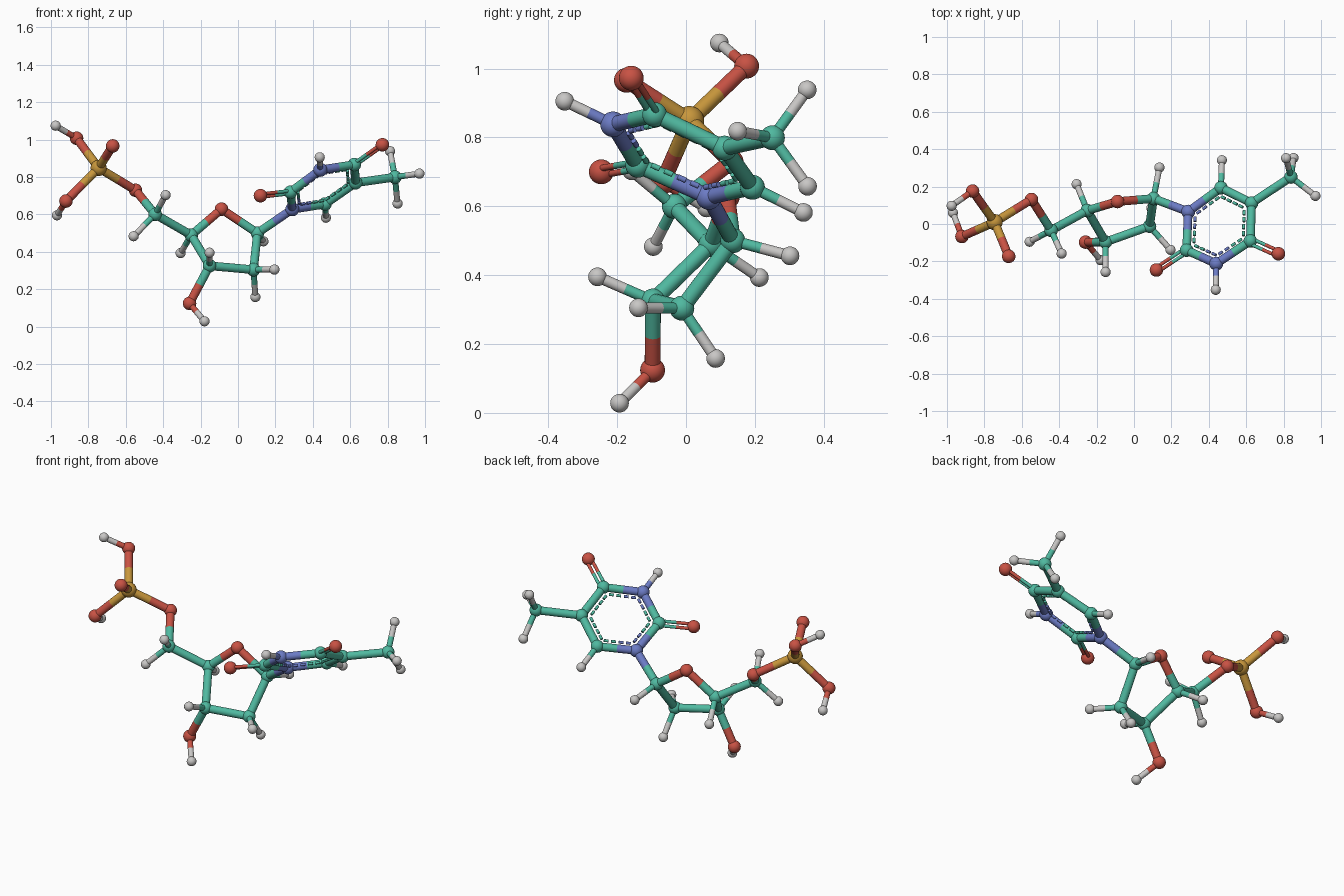
import bpy, bmesh
from mathutils import Vector, Matrix

cube = bpy.data.objects.get("Cube")
if cube:
    bpy.data.objects.remove(cube, do_unlink=True)

# One colour and one ball radius per element
ELEMENTS = {
    "carbon": ("teal", (.08, .485, .352), .036),
    "nitrogen": ("blue", (.15, .2, .56), .037),
    "oxygen": ("red", (.58, .085, .058), .036),
    "hydrogen": ("light grey", (.58, .57, .56), .027),
    "phosphorus": ("ochre", (.58, .31, .045), .043),
}
STICK, THIN_STICK, WIRE = .023, .016, .008
KINDS = list(ELEMENTS)

materials = []
for colour, rgb, _ in ELEMENTS.values():
    mat = bpy.data.materials.new(colour)
    mat.use_nodes = True
    mat.diffuse_color = (*rgb, 1)
    bsdf = next(n for n in mat.node_tree.nodes if n.type == "BSDF_PRINCIPLED")
    bsdf.inputs["Base Color"].default_value = (*rgb, 1)
    materials.append(mat)

# Each atom: the atom it hangs on, then its centre
PHOSPHATE = {
    "phosphorus": (None, -.745, .01, .848),
    "oxygen_upper": ("phosphorus", -.863, .176, 1.007),
    "hydrogen_upper": ("oxygen_upper", -.975, .097, 1.074),
    "oxygen_free": ("phosphorus", -.67, -.173, .966),
    "oxygen_lower": ("phosphorus", -.92, -.067, .671),
    "hydrogen_lower": ("oxygen_lower", -.968, .06, .595),
    "oxygen_bridge": ("phosphorus", -.548, .131, .729),
}
SUGAR = {
    "carbon_arm": ("oxygen_bridge", -.443, -.034, .6),
    "hydrogen_arm_front": ("carbon_arm", -.387, -.158, .703),
    "hydrogen_arm_side": ("carbon_arm", -.558, -.095, .483),
    "carbon_left": ("carbon_arm", -.25, .072, .489),
    "hydrogen_left": ("carbon_left", -.307, .213, .393),
    "oxygen_sugar": ("carbon_left", -.088, .12, .628),
    "carbon_right": ("oxygen_sugar", .104, .136, .5),
    "hydrogen_right": ("carbon_right", .136, .302, .456),
    "carbon_low_right": ("carbon_right", .083, -.012, .304),
    "hydrogen_low_front": ("carbon_low_right", .195, -.138, .305),
    "hydrogen_low_back": ("carbon_low_right", .093, .086, .158),
    "carbon_low_left": ("carbon_low_right", -.152, -.096, .325),
    "hydrogen_low_left": ("carbon_low_left", -.152, -.257, .395),
    "oxygen_foot": ("carbon_low_left", -.259, -.097, .124),
    "hydrogen_foot": ("oxygen_foot", -.179, -.193, .028),
}
BASE = {
    "nitrogen_inner": ("carbon_right", .29, .066, .627),
    "carbon_front_left": ("nitrogen_inner", .281, -.14, .719),
    "oxygen_front_left": ("carbon_front_left", .12, -.246, .7),
    "nitrogen_front": ("carbon_front_left", .44, -.212, .838),
    "hydrogen_front": ("nitrogen_front", .437, -.352, .905),
    "carbon_front_right": ("nitrogen_front", .622, -.091, .866),
    "oxygen_front_right": ("carbon_front_right", .772, -.159, .972),
    "carbon_back_right": ("carbon_front_right", .629, .112, .769),
    "carbon_back": ("carbon_back_right", .465, .193, .655),
    "hydrogen_back": ("carbon_back", .47, .341, .582),
    "carbon_tip": ("carbon_back_right", .839, .251, .799),
    "hydrogen_tip_side": ("carbon_tip", .97, .15, .818),
    "hydrogen_tip_top": ("carbon_tip", .813, .352, .938),
    "hydrogen_tip_low": ("carbon_tip", .853, .353, .658),
}
ATOMS = {**PHOSPHATE, **SUGAR, **BASE}
POS = {name: Vector(a[1:]) for name, a in ATOMS.items()}

# Bonds follow the parents; two more close the rings
BONDS = [(a[0], name) for name, a in ATOMS.items() if a[0]]
BONDS += [("carbon_left", "carbon_low_left"), ("nitrogen_inner", "carbon_back")]
RING = ["nitrogen_inner", "carbon_front_left", "nitrogen_front",
        "carbon_front_right", "carbon_back_right", "carbon_back"]
CENTRE = sum((POS[n] for n in RING), Vector()) / len(RING)
NORMAL = (POS[RING[0]] - CENTRE).cross(POS[RING[2]] - CENTRE).normalized()


def kind(name):
    return KINDS.index(name.split("_")[0])


def finish(bm, name):
    """Turn a bmesh into a smooth object carrying all the materials."""
    for f in bm.faces:
        f.smooth = len(f.verts) <= 4
    for e in bm.edges:
        if e.is_manifold and e.calc_face_angle() > .7:
            e.smooth = False
    mesh = bpy.data.meshes.new(name)
    bm.to_mesh(mesh)
    bm.free()
    for mat in materials:
        mesh.materials.append(mat)
    bpy.context.collection.objects.link(bpy.data.objects.new(name, mesh))


def rod(bm, start, end, radius, material):
    axis = end - start
    turn = axis.to_track_quat("Z", "Y").to_matrix().to_4x4()
    made = bmesh.ops.create_cone(
        bm, cap_ends=True, segments=20, radius1=radius, radius2=radius,
        depth=axis.length, matrix=Matrix.Translation((start + end) / 2) @ turn)
    for f in {f for v in made["verts"] for f in v.link_faces}:
        f.material_index = material


def two_tone(bm, a, b, radius, shift=Vector()):
    """A rod that changes colour halfway between its two atoms."""
    mid = (POS[a] + POS[b]) / 2
    for n in (a, b):
        rod(bm, POS[n] + shift, mid + shift, radius, kind(n))


def dashes(bm, a, b):
    """A thin broken line on the inner side of a ring bond."""
    mid = (POS[a] + POS[b]) / 2
    along = (POS[b] - POS[a]).normalized()
    inward = NORMAL.cross(along)
    if inward.dot(CENTRE - mid) < 0:
        inward.negate()
    for t in (-.062, -.021, .021, .062):
        spot = mid + inward * .042 + along * t
        rod(bm, spot - along * .013, spot + along * .013, WIRE, kind(a if t < 0 else b))


# Atom balls
for name, point in POS.items():
    bm = bmesh.new()
    bmesh.ops.create_uvsphere(bm, u_segments=28, v_segments=18,
                              radius=ELEMENTS[KINDS[kind(name)]][2],
                              matrix=Matrix.Translation(point))
    for f in bm.faces:
        f.material_index = kind(name)
    finish(bm, name + "_atom")

# Bond sticks
for a, b in BONDS:
    bm = bmesh.new()
    if b in ("oxygen_front_left", "oxygen_front_right"):
        side = NORMAL.cross(POS[b] - POS[a]).normalized() * .015
        for shift in (side, -side):
            two_tone(bm, a, b, .0095, shift)
    else:
        two_tone(bm, a, b, THIN_STICK if b.startswith("hydrogen") else STICK)
    finish(bm, f"bond_{a}_to_{b}")

# Dashed inner ring
bm = bmesh.new()
for i, a in enumerate(RING):
    dashes(bm, a, RING[(i + 1) % len(RING)])
finish(bm, "dashed_inner_ring")
